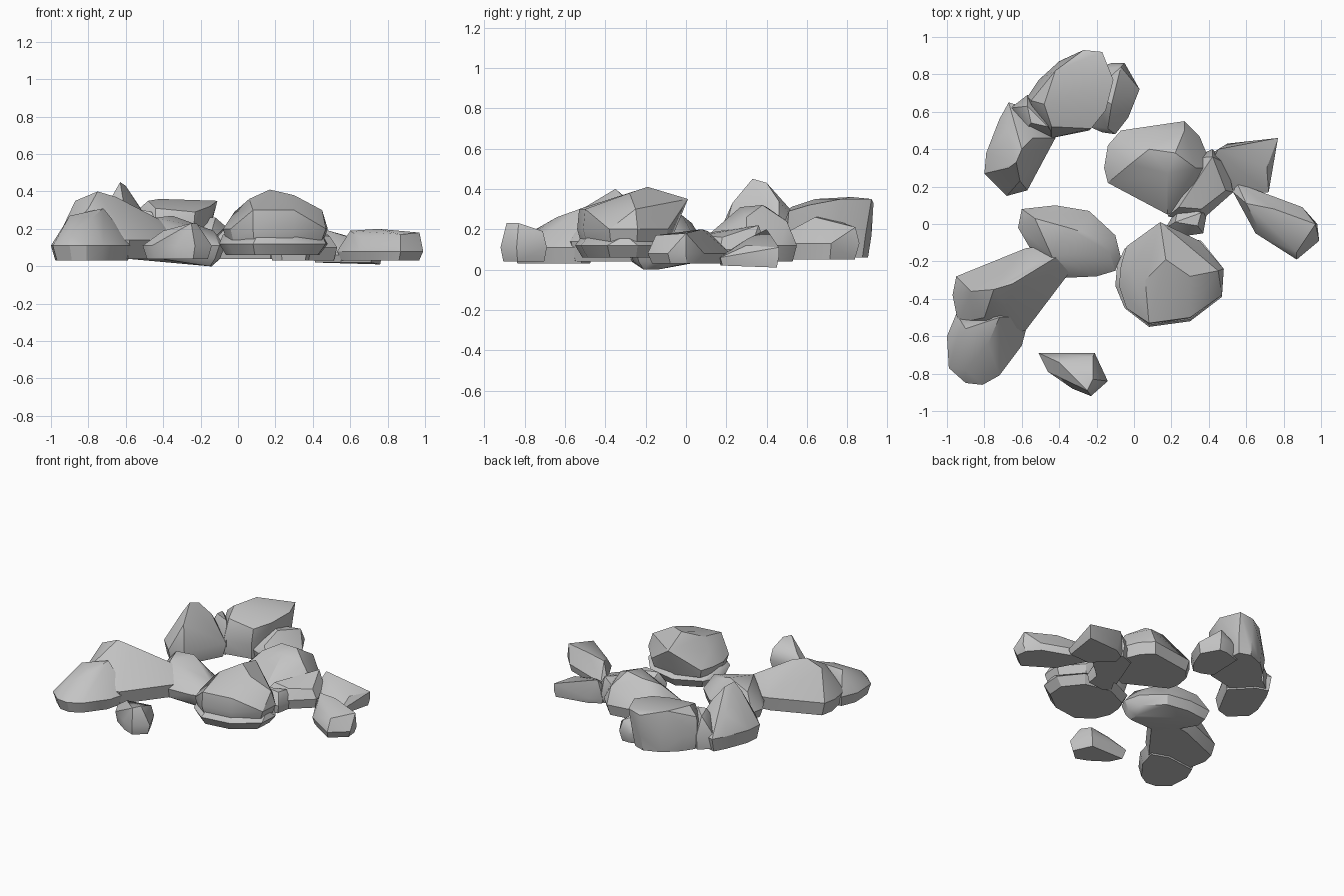
import bpy
import bmesh
import math
from mathutils import Vector

default_cube = bpy.data.objects.get("Cube")
if default_cube:
    bpy.data.objects.remove(default_cube, do_unlink=True)

# One plain stone colour
stone = bpy.data.materials.new("stone_grey")
stone.use_nodes = True
stone.diffuse_color = (0.55, 0.55, 0.55, 1)
stone.node_tree.nodes["Principled BSDF"].inputs["Base Color"].default_value = stone.diffuse_color
stone.node_tree.nodes["Principled BSDF"].inputs["Roughness"].default_value = 0.9

rocks = []


def rock(name, outline, crown, base, belly, foot=0.88):
    """Faceted boulder: widest outline at belly height, narrower foot, crown points.

    All lengths are in hundredths of a unit."""
    count = len(outline)
    middle_x = sum(point[0] for point in outline) / count
    middle_y = sum(point[1] for point in outline) / count
    bm = bmesh.new()
    for x, y in outline:
        foot_x = middle_x + (x - middle_x) * foot
        foot_y = middle_y + (y - middle_y) * foot
        bm.verts.new(Vector((x, y, belly)) / 100)
        bm.verts.new(Vector((foot_x, foot_y, base)) / 100)
    for point in crown:
        bm.verts.new(Vector(point) / 100)
    # Wrap the points in a hull, then merge nearly flat facets
    bmesh.ops.convex_hull(bm, input=bm.verts[:])
    loose = [vert for vert in bm.verts if not vert.link_faces]
    bmesh.ops.delete(bm, geom=loose, context="VERTS")
    bmesh.ops.dissolve_limit(bm, angle_limit=math.radians(4),
                             verts=bm.verts[:], edges=bm.edges[:])
    bmesh.ops.recalc_face_normals(bm, faces=bm.faces[:])
    mesh = bpy.data.meshes.new(name)
    bm.to_mesh(mesh)
    bm.free()
    mesh.materials.append(stone)
    obj = bpy.data.objects.new(name, mesh)
    bpy.context.collection.objects.link(obj)
    rocks.append(obj)


# Back group: overhanging boulder, low side rock, peak and the wedge between them
rock("back_boulder",
     outline=[(-57, 68), (-51, 77), (-40, 87), (-27, 92), (-18, 89),
              (-17, 77), (-18, 60), (-24, 50), (-44, 46), (-54, 56)],
     crown=[(-55, 66, 29), (-42, 82, 36), (-27, 93, 33), (-17, 92, 35), (-11, 77, 35),
            (-15, 61, 32), (-23, 51, 29), (-44, 52, 31), (-48, 64, 35)],
     base=6, belly=17, foot=0.92)
rock("back_side_rock",
     outline=[(-25, 82), (-12, 86), (-5, 86), (3, 72), (-3, 57),
              (-10, 48), (-17, 49), (-26, 53)],
     crown=[(-12, 64, 26), (-7, 84, 21), (-14, 51, 19), (-22, 70, 26)],
     base=5, belly=13)
rock("back_peak_rock",
     outline=[(-80, 27), (-79, 38), (-72, 56), (-67, 65), (-57, 62),
              (-42, 46), (-50, 32), (-57, 18), (-68, 15)],
     crown=[(-63, 33, 45), (-60, 40, 43), (-67, 30, 38), (-54, 46, 34),
            (-61, 23, 33), (-68, 50, 28)],
     base=5, belly=15, foot=0.9)
rock("back_wedge_rock",
     outline=[(-66, 62), (-57, 69), (-48, 64), (-42, 46), (-60, 48)],
     crown=[(-57, 63, 29), (-55, 54, 31), (-46, 52, 29)],
     base=6, belly=17, foot=0.92)

# Middle group
rock("middle_boulder",
     outline=[(-16, 30), (-14, 42), (-7, 50), (27, 55), (35, 47),
              (42, 30), (33, 13), (18, 5), (0, 18), (-14, 22)],
     crown=[(8, 40, 31), (22, 38, 32), (18, 27, 31), (-2, 32, 26), (27, 50, 24), (33, 30, 26)],
     base=4, belly=12, foot=0.91)
rock("middle_link_rock",
     outline=[(18, 4), (36, 2), (53, 17), (50, 32), (42, 40), (30, 35)],
     crown=[(24, 9, 18), (36, 8, 17), (49, 18, 16), (42, 36, 22)],
     base=3, belly=10)
rock("middle_low_slab",
     outline=[(17, -2), (23, -7), (37, -5), (39, 6), (24, 10)],
     crown=[(22, 1, 17), (34, -1, 17), (36, 6, 17)],
     base=3, belly=9)

# Right group
rock("right_long_rock",
     outline=[(53, 17), (55, 22), (70, 13), (90, 9), (98, 0),
              (99, -9), (87, -19), (65, -5)],
     crown=[(60, 11, 19), (75, 8, 20), (97, 0, 18), (87, -15, 17), (66, -1, 15)],
     base=3, belly=8, foot=0.9)
rock("right_flat_slab",
     outline=[(42, 38), (50, 43), (77, 46), (71, 33), (72, 17), (55, 16), (40, 30)],
     crown=[(77, 46, 11), (45, 40, 20), (55, 30, 15), (71, 30, 12), (76, 45, 1)],
     base=2, belly=6, foot=0.93)

# Front boulder: overhanging upper mass on a ledged lower slab
rock("front_boulder",
     outline=[(-8, -33), (-7, -22), (-4, -12), (14, -6), (35, -9),
              (48, -24), (47, -38), (30, -51), (8, -54), (-4, -45)],
     crown=[(17, -19, 41), (14, 1, 35), (30, -28, 38), (6, -30, 36), (8, -53, 30),
            (30, -50, 30), (45, -25, 30), (-2, -25, 29)],
     base=14, belly=20, foot=0.93)
rock("front_boulder_ledge",
     outline=[(-10, -33), (-9, -22), (-5, -13), (14, -4), (36, -9),
              (48, -24), (47, -39), (30, -52), (8, -55), (-5, -45)],
     crown=[(-8, -30, 17), (10, -52, 16), (30, -49, 16), (45, -30, 17), (20, -10, 16)],
     base=6, belly=12, foot=0.86)

# Left group: low rock dipping to the ground, tall boulder and its front spur
rock("left_low_rock",
     outline=[(-62, -2), (-60, 8), (-42, 10), (-24, 7), (-10, -6),
              (-7, -18), (-10, -25), (-20, -28), (-42, -29), (-55, -14)],
     crown=[(-53, 3, 23), (-35, -2, 27), (-44, -17, 26), (-22, -6, 22), (-13, -15, 19),
            (-14, -14, 0), (-15, -21, 0)],
     base=4, belly=11, foot=0.9)
rock("left_boulder",
     outline=[(-97, -38), (-95, -28), (-80, -22), (-58, -13), (-44, -11),
              (-33, -24), (-46, -41), (-58, -57), (-72, -60), (-94, -53)],
     crown=[(-87, -36, 35), (-75, -35, 40), (-65, -32, 37), (-54, -22, 29),
            (-42, -18, 25), (-80, -50, 31)],
     base=4, belly=14, foot=0.9)
rock("left_front_spur",
     outline=[(-100, -60), (-95, -48), (-70, -45), (-56, -50), (-60, -65),
              (-72, -81), (-81, -86), (-90, -85), (-99, -77)],
     crown=[(-90, -56, 27), (-72, -50, 31), (-90, -78, 18), (-78, -64, 26)],
     base=3, belly=11)

# Small loose stone at the front
rock("small_front_stone",
     outline=[(-51, -69), (-21, -69), (-14, -84), (-23, -92), (-33, -88), (-46, -79)],
     crown=[(-22, -83, 23), (-25, -89, 23), (-22, -71, 19), (-40, -74, 19)],
     base=4, belly=11)

# Soft shading across shallow facets, sharp ridges elsewhere
bpy.ops.object.select_all(action="DESELECT")
for obj in rocks:
    obj.select_set(True)
bpy.context.view_layer.objects.active = rocks[0]
bpy.ops.object.shade_smooth_by_angle(angle=math.radians(32))
